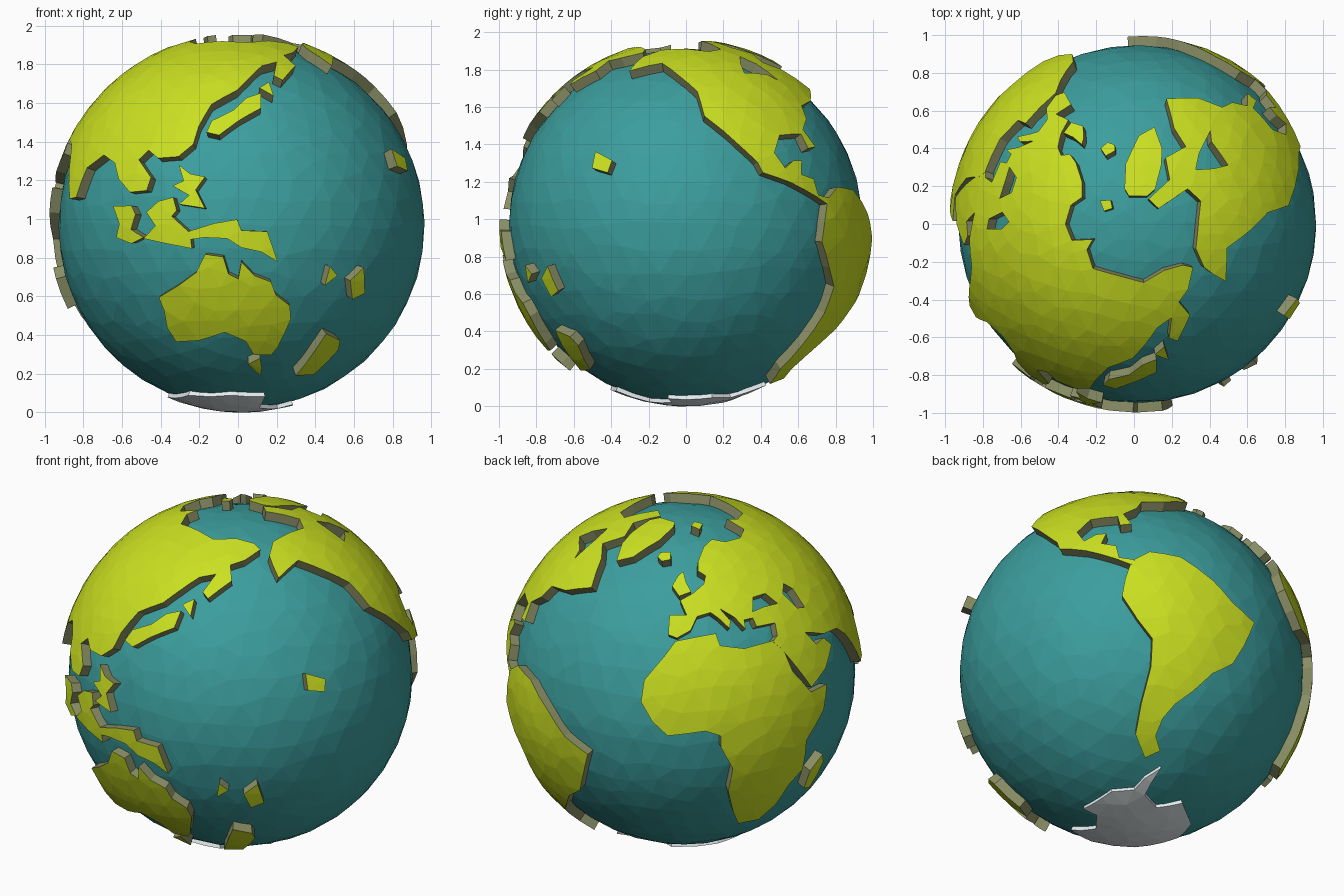
import bpy, bmesh, math, random
from mathutils import Vector
from mathutils.geometry import delaunay_2d_cdt

if "Cube" in bpy.data.objects:
    bpy.data.objects.remove(bpy.data.objects["Cube"])

random.seed(4)
CENTRE = Vector((0.018, 0, 0.965))
FRONT_LON = 142          # longitude that faces -y
SEA_R, LAND_R, ICE_R, ROOT_R = 0.945, 0.998, 0.967, 0.92


def material(name, rgb):
    m = bpy.data.materials.new(name)
    m.diffuse_color = (*rgb, 1)
    m.use_nodes = True
    m.node_tree.nodes["Principled BSDF"].inputs["Base Color"].default_value = m.diffuse_color
    return m


SEA = material("sea_teal", (0.045, 0.34, 0.34))
GRASS = material("land_lime", (0.60, 0.75, 0.015))
CLIFF = material("cliff_olive", (0.25, 0.27, 0.13))
ICE = material("ice_white", (0.80, 0.86, 0.88))


def on_sphere(lon, lat):
    a, b = math.radians(lon - FRONT_LON), math.radians(lat)
    return Vector((math.cos(b) * math.sin(a), -math.cos(b) * math.cos(a), math.sin(b)))


def edge_gap(p, a, b):
    d = b - a
    t = max(0, min(1, (p - a).dot(d) / max(d.length_squared, 1e-9)))
    return (p - a - d * t).length


def inside(p, segs):
    hit = False
    for a, b in segs:
        if (a.y > p.y) != (b.y > p.y) and p.x < a.x + (p.y - a.y) * (b.x - a.x) / (b.y - a.y):
            hit = not hit
    return hit


def land(name, outline, holes=(), radius=LAND_R, mats=(GRASS, CLIFF), step=0.12):
    """Raised plate on the globe from a (longitude, latitude) outline."""
    loops = [[on_sphere(*p) for p in loop] for loop in (outline, *holes)]
    c = sum(loops[0], Vector()).normalized()
    east = Vector((0, 0, 1)).cross(c).normalized()
    north = c.cross(east)

    def flatten(v):
        d = Vector((v.dot(east), v.dot(north)))
        return d.normalized() * c.angle(v) if d.length > 1e-6 else d

    def wrap(p):
        t = p.length
        if t < 1e-9:
            return c.copy()
        return c * math.cos(t) + (east * p.x + north * p.y) * (math.sin(t) / t)

    # coast lines, cut into short pieces
    pts, edges = [], []
    for loop in loops:
        first = len(pts)
        for v, w in zip(loop, loop[1:] + loop[:1]):
            n = max(1, math.ceil((w - v).length / 0.14))
            pts += [flatten(v.lerp(w, i / n).normalized()) for i in range(n)]
        edges += [(i, i + 1) for i in range(first, len(pts) - 1)] + [(len(pts) - 1, first)]
    segs = [(pts[i], pts[j]) for i, j in edges]

    # scattered inner points for the facets
    lo = [min(p[k] for p in pts) for k in (0, 1)]
    hi = [max(p[k] for p in pts) for k in (0, 1)]
    for j in range(int((hi[1] - lo[1]) / (step * 0.87)) + 1):
        for i in range(int((hi[0] - lo[0]) / step) + 2):
            p = Vector((lo[0] + (i + 0.5 * (j % 2) + random.uniform(-.22, .22)) * step,
                        lo[1] + (j + random.uniform(-.22, .22)) * step * 0.87))
            if inside(p, segs) and min(edge_gap(p, a, b) for a, b in segs) > 0.045:
                pts.append(p)

    vs, _, faces, *_ = delaunay_2d_cdt(pts, edges, [], 0, 1e-5)
    bm = bmesh.new()
    bv = [bm.verts.new(wrap(Vector(v)) * radius) for v in vs]
    for f in faces:
        if inside(sum((Vector(vs[i]) for i in f), Vector((0, 0))) / len(f), segs):
            bm.faces.new([bv[i] for i in f])
    bmesh.ops.delete(bm, geom=[v for v in bm.verts if not v.link_faces], context='VERTS')

    # cliffs down into the sea
    rim = [e for e in bm.edges if e.is_boundary]
    for g in bmesh.ops.extrude_edge_only(bm, edges=rim)["geom"]:
        if isinstance(g, bmesh.types.BMVert):
            g.co = g.co.normalized() * ROOT_R
        elif isinstance(g, bmesh.types.BMFace):
            g.material_index = 1
    me = bpy.data.meshes.new(name)
    bm.to_mesh(me)
    bm.free()
    for m in mats:
        me.materials.append(m)
    ob = bpy.data.objects.new(name, me)
    ob.location = CENTRE
    bpy.context.collection.objects.link(ob)


# ocean ball, with slightly irregular facets
bpy.ops.mesh.primitive_ico_sphere_add(subdivisions=4, radius=SEA_R, location=CENTRE)
ocean = bpy.context.object
ocean.name = "ocean"
ocean.data.materials.append(SEA)
for v in ocean.data.vertices:
    shift = Vector([random.uniform(-.028, .028) for _ in range(3)])
    v.co = (v.co + shift).normalized() * (SEA_R + 0.002)

# Europe and Asia: northern coast to the far east, then back along the south
north_coast = [(-9, 37), (-9, 43.5), (-1.5, 43.5), (-4.5, 48.5), (2, 51), (8, 54), (10, 57),
               (6, 59), (7, 62.5), (15, 68.5), (26, 71), (36, 68.5), (52, 67.5), (66, 69),
               (71, 75.5), (79, 72.5), (97, 70.5), (122, 73), (148, 71.8), (172, 73.5),
               (190, 71), (194, 68), (180, 64), (170, 62), (172, 56), (161, 49), (157.5, 51),
               (162, 58), (153, 56), (145, 49.5), (140, 44.5), (130.5, 39), (127, 31)]
south_coast = [(126, 25), (121.5, 21), (114.5, 20.5), (110.5, 23), (107.5, 20), (113, 14.5),
               (112, 10.5), (106, 10), (101, 14), (98, 19), (92, 21.5), (85, 17.5), (82, 8.5),
               (78, 8), (73, 17), (70, 21.5), (66, 25), (57, 26.5), (51, 29), (48, 30),
               (51, 25), (56, 25.5), (59, 22), (52, 16.5), (43.5, 13), (39, 21), (34.5, 28.5),
               (32.3, 31), (35, 32.5), (36, 36.5), (27.5, 37), (27, 40), (23, 40), (22.5, 37),
               (19, 41.5), (13.5, 45), (17, 40.5), (16, 38), (12, 42), (9, 44), (3, 43),
               (0, 38.5), (-5.5, 36)]
black_sea = [(28, 42), (31, 46.5), (38, 46.5), (41.5, 42), (34, 42.5)]
caspian_sea = [(47, 44), (51, 47), (54, 44), (54, 37), (50, 38)]
land("eurasia", north_coast + south_coast, [black_sea, caspian_sea])

land("africa", [(-17, 15), (-16.5, 22), (-10, 30), (-6, 35), (10, 37), (11, 33), (20, 31),
                (33.5, 31.3), (35.3, 28.6), (37, 20), (43, 11.5), (51, 11.5), (48, 4), (40, -4),
                (40, -15), (35, -20), (32, -28), (27, -34), (18.5, -34), (15, -27), (12, -17),
                (13, -8), (9, 0), (9, 4), (4, 6), (-8, 4.5), (-13, 9)])

hudson_bay = [(-76, 51), (-80, 54), (-95, 55), (-92, 60), (-85, 65), (-79, 60)]
land("north_america",
     [(-161, 65), (-151, 70.3), (-125, 71), (-108, 69), (-93, 71), (-92, 82), (-62, 81.6),
      (-74, 73), (-61, 67.5), (-70, 61), (-59, 57), (-51, 47), (-64, 42), (-74, 40), (-76, 35),
      (-81, 31), (-78, 25), (-82, 24.5), (-83, 29.5), (-93, 29), (-97, 23), (-94, 18), (-90, 20.5),
      (-86.5, 20.5), (-88, 16), (-83, 14.5), (-82, 9.5), (-77, 8.5), (-78, 6.5), (-83, 9),
      (-93, 13.5), (-102.5, 16.5), (-104, 20), (-109, 25), (-121, 36), (-123, 46), (-131, 53),
      (-143, 60.5), (-151, 59), (-161, 56), (-161.5, 61)], [hudson_bay])

land("south_america",
     [(-78, 8), (-72, 12), (-62, 11), (-51, 4), (-44, -2), (-35, -6), (-38, -15), (-41, -22),
      (-48, -27), (-54, -34), (-60, -39), (-64, -44), (-66, -50), (-62, -55), (-70, -58),
      (-76, -50), (-74, -40), (-71, -28), (-71, -19), (-76, -13), (-81, -5), (-80, 1)])

land("australia",
     [(114.5, -21.8), (122, -18), (128, -14), (131, -8.5), (136.5, -9.3), (138, -14.5),
      (141, -16), (142, -10.8), (146, -15), (151.3, -17), (153, -21), (158, -24.5), (159, -29),
      (156, -39), (154, -42), (147, -42), (143.5, -36.7), (136, -33.5), (126, -36.5),
      (117, -37), (115, -32), (115.5, -26)])

land("greenland", [(-18, 78.5), (-27, 71), (-39, 62), (-48, 58.5), (-56, 65), (-60, 70),
                   (-65, 78), (-57, 81), (-21, 81)])

# polar ice sheet, thinner than the land
land("antarctica",
     [(-57, -62), (-60, -68), (-62, -74), (-35, -78), (-15, -71), (30, -69), (60, -66.5),
      (100, -65), (135, -65), (160, -66), (167, -77), (-150, -78), (-148, -73), (-130, -74),
      (-100, -72), (-75, -72), (-67, -67)], radius=ICE_R, mats=(ICE, ICE))

# islands
land("sunda_and_new_guinea",
     [(112.4, 4), (116.3, 7.3), (121, 8.5), (122.3, 4.6), (120.8, 2.8), (126, -1.7), (133.8, .7),
      (140.7, 1.9), (142, -1.4), (149.7, -1.7), (153, -10.8), (148, -7.8), (142, -6.5),
      (137.7, -3.8), (130.7, -3.5), (126.7, -4.1), (127, -6.8), (111.4, -3.8), (115.5, 0)])
land("sumatra", [(100, 5.8), (107, 6), (108.6, 3.4), (107, -1.1), (111.4, -3.5), (107, -5.3),
                 (101.4, -3.5), (102.7, .6)])
land("philippines", [(122, 18.4), (126, 15.6), (130.7, 14.7), (128, 10.7), (131, 5.2),
                     (123, 6.4), (126, 9.1), (120.6, 11.9), (124, 13.5)])
land("japan", [(130, 29), (131.5, 33), (139, 36.8), (144, 41.5), (150, 43.5), (149.4, 37.6),
               (141, 33), (134.4, 28)])
land("hokkaido", [(149.6, 45.6), (154.4, 48.2), (155, 42.3)])
land("tasmania", [(144.8, -45.8), (149.7, -43.3), (151, -47.6), (151, -51)])
land("new_zealand", [(168.5, -51), (178, -50.5), (183, -40), (181.5, -36.5), (174, -34),
                     (172, -40)])
land("coral_island", [(169, -18), (173, -15), (170, -12.2)])
land("fiji", [(180.5, -22.5), (185, -20.5), (182.5, -12.5), (178, -16.5)])
land("hawaii", [(-160, 18), (-160, 23.5), (-153, 20.5), (-154, 16.5)])
land("madagascar", [(44, -17), (49, -12.5), (50.5, -16), (47.5, -25.5), (44, -24.5)])
land("britain", [(-5, 50), (1, 51.5), (-1.5, 55), (-3, 59), (-6, 57.5), (-9, 53.5)])
land("iceland", [(-22, 64), (-21, 66), (-13, 66.5), (-12, 63.5), (-18, 62.5)])
land("svalbard", [(10, 79), (20, 81), (31, 79), (20, 76.5)])
